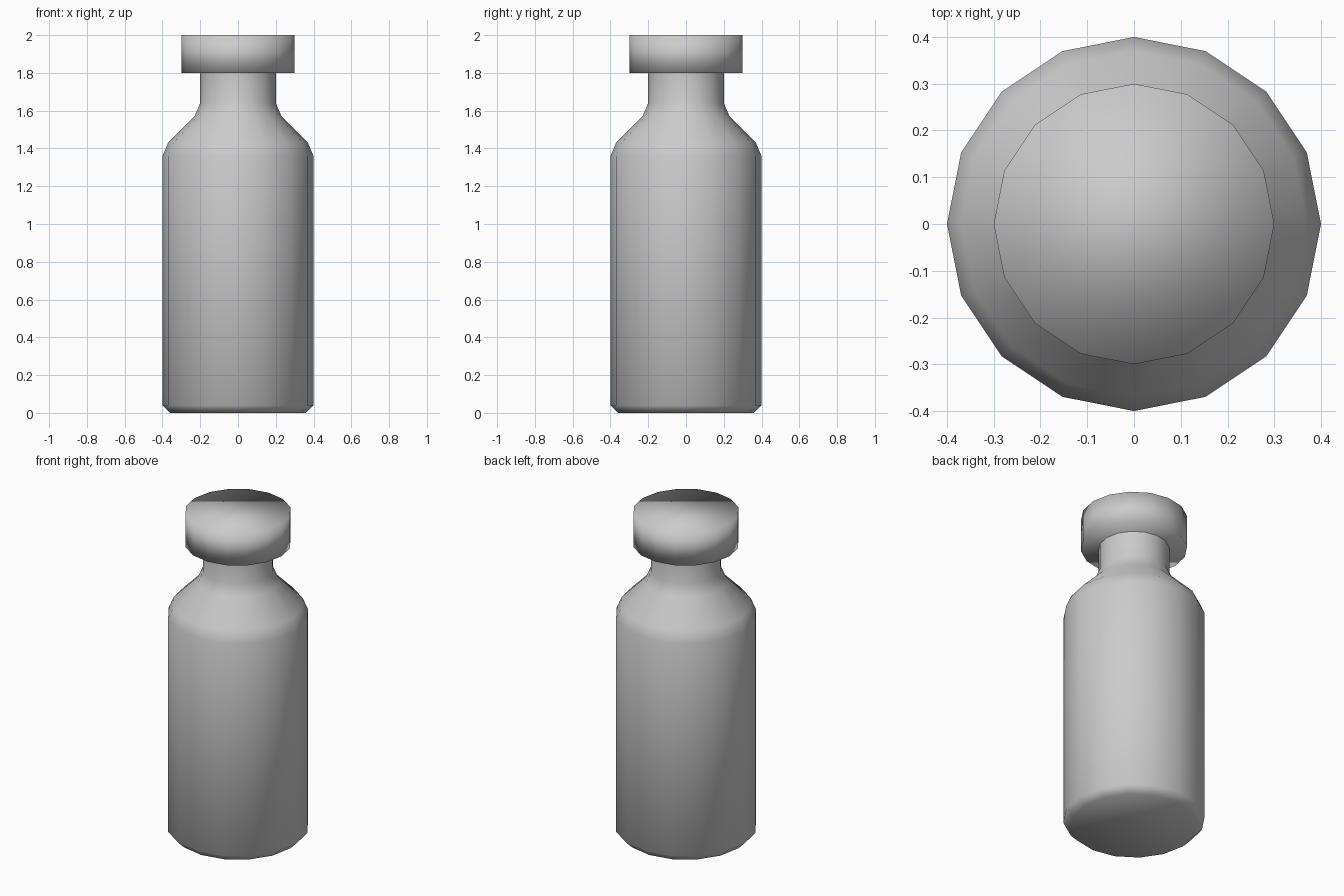
import bpy, bmesh
from math import cos, sin, tau

if "Cube" in bpy.data.objects:
    bpy.data.objects.remove(bpy.data.objects["Cube"])

SIDES = 16


def lathe(name, profile, cap_bottom=True, cap_top=True):
    """Revolve (radius, z) points into a smooth-shaded low-poly solid."""
    bm = bmesh.new()
    rings = [[bm.verts.new((r * cos(tau * i / SIDES), r * sin(tau * i / SIDES), z))
              for i in range(SIDES)] for r, z in profile]
    for low, high in zip(rings, rings[1:]):
        for i in range(SIDES):
            j = (i + 1) % SIDES
            bm.faces.new((low[i], low[j], high[j], high[i]))
    if cap_bottom:
        bm.faces.new(rings[0][::-1])
    if cap_top:
        bm.faces.new(rings[-1])
    for face in bm.faces:
        face.smooth = True
    mesh = bpy.data.meshes.new(name)
    bm.to_mesh(mesh)
    bm.free()
    obj = bpy.data.objects.new(name, mesh)
    bpy.context.collection.objects.link(obj)
    return obj


# Bottle: chamfered base, straight body, sloped shoulder and neck (closed by the cap)
lathe("bottle", [(0.36, 0), (0.4, 0.04), (0.4, 1.36), (0.37, 1.43),
                 (0.23, 1.57), (0.2, 1.64), (0.2, 1.8)], cap_top=False)

# Cap: wide short cylinder on top of the neck
lathe("cap", [(0.3, 1.8), (0.3, 2.0)])
